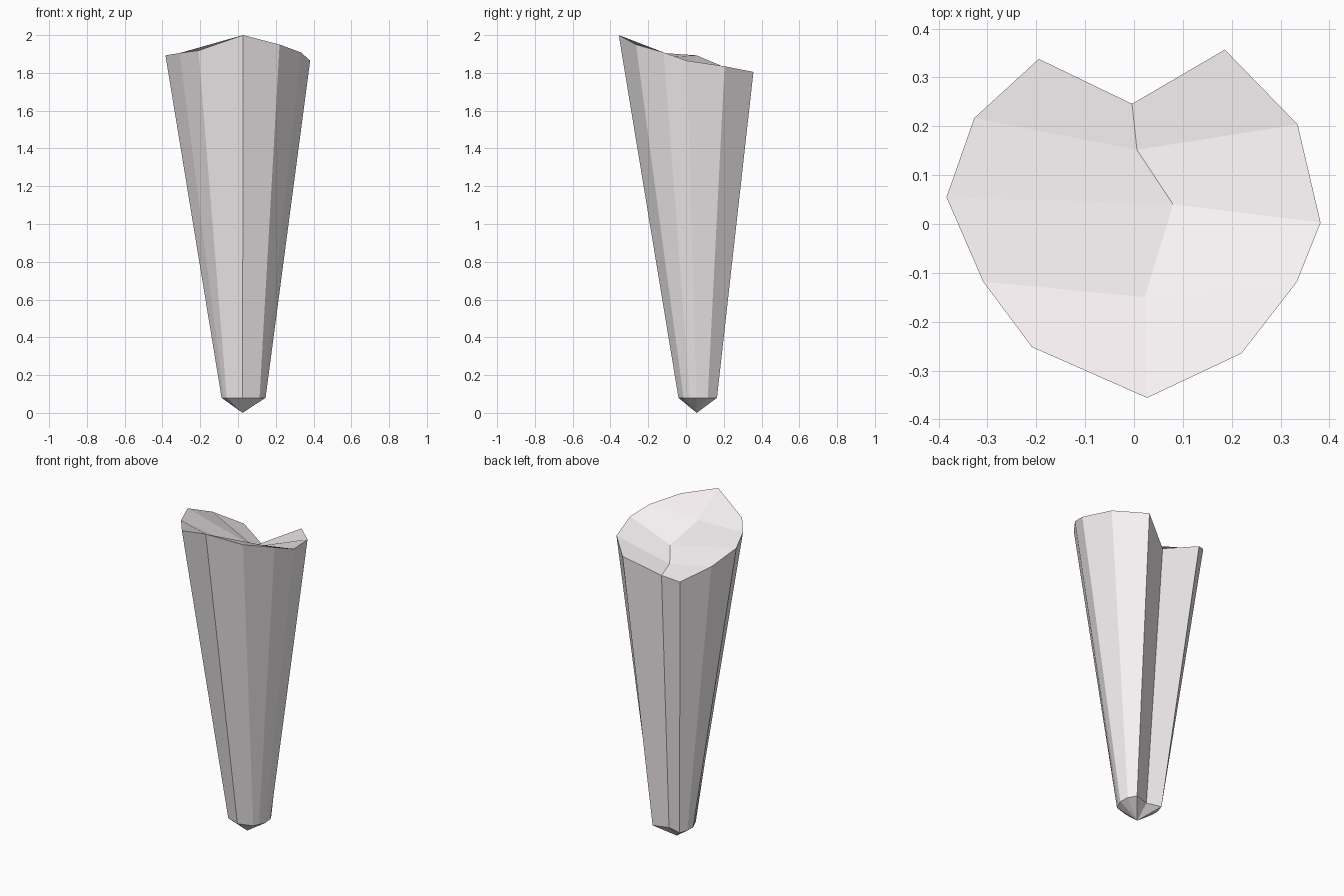
import bpy, bmesh

if "Cube" in bpy.data.objects:
    bpy.data.objects.remove(bpy.data.objects["Cube"])

# rim of the broken top, anticlockwise from the front peak: x, y, z
rim = [(.027, -.356, 2.0), (.22, -.265, 1.95), (.334, -.118, 1.908), (.382, .003, 1.865),
       (.335, .204, 1.835), (.186, .357, 1.805), (-.004, .246, 1.695), (-.195, .338, 1.74),
       (-.327, .217, 1.825), (-.384, .055, 1.893), (-.309, -.118, 1.905), (-.209, -.252, 1.918)]
# matching narrow ring just above the point: x, y
base = [(.024, -.04), (.114, -.013), (.13, .021), (.146, .055), (.142, .115), (.115, .164),
        (.022, .135), (-.068, .16), (-.086, .11), (-.087, .055), (-.074, .022), (-.06, -.01)]
# valley running across the top, front to back
valley = [(.022, -.15, 1.88), (.08, .04, 1.784), (.006, .152, 1.728)]

bm = bmesh.new()
top = [bm.verts.new(p) for p in rim]
low = [bm.verts.new((x, y, .08)) for x, y in base]
val = [bm.verts.new(p) for p in valley]
tip = bm.verts.new((.024, .057, 0))
n = len(rim)

# tapering sides and bottom point
for i in range(n):
    j = (i + 1) % n
    bm.faces.new((low[i], low[j], top[j], top[i]))
    bm.faces.new((low[j], low[i], tip))

# top facets on each side of the valley
line = [top[0]] + val + [top[6]]
right = top[1:6]
left = top[:6:-1]
for k in range(4):
    bm.faces.new((line[k], right[k], right[k + 1], line[k + 1]))
    bm.faces.new((line[k], line[k + 1], left[k + 1], left[k]))

bmesh.ops.recalc_face_normals(bm, faces=bm.faces)
mesh = bpy.data.meshes.new("tapered_spike")
bm.to_mesh(mesh)
bm.free()

# pale pinkish white
mat = bpy.data.materials.new("pale_ivory")
mat.diffuse_color = (.93, .88, .90, 1)
mat.use_nodes = True
mat.node_tree.nodes["Principled BSDF"].inputs["Base Color"].default_value = mat.diffuse_color
mesh.materials.append(mat)
bpy.context.collection.objects.link(bpy.data.objects.new("tapered_spike", mesh))
